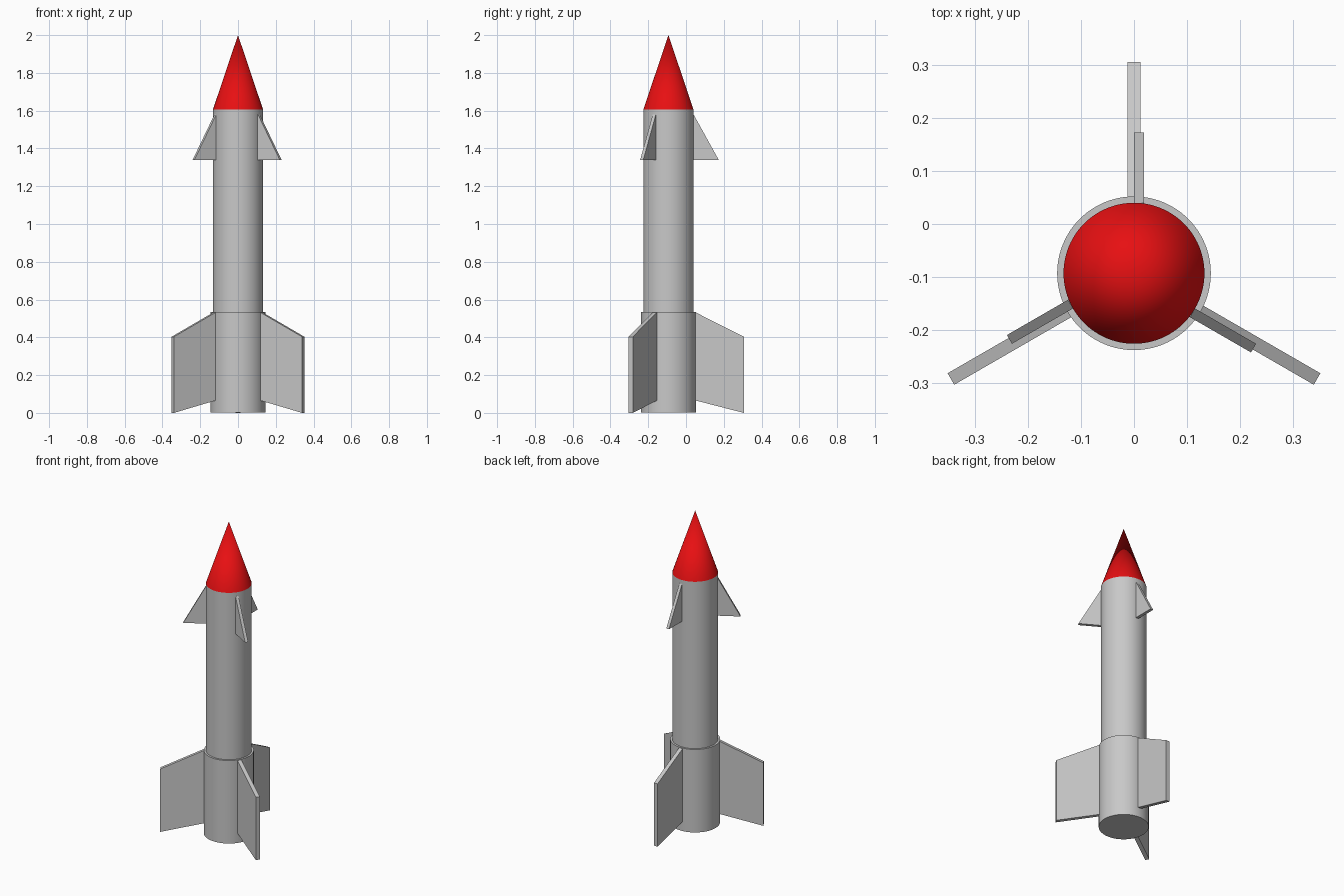
import bpy, bmesh, math
from mathutils import Matrix

if "Cube" in bpy.data.objects:
    bpy.data.objects.remove(bpy.data.objects["Cube"])

CY = -0.093  # rocket axis sits forward of the bounding box centre


def material(name, rgb):
    m = bpy.data.materials.new(name)
    m.diffuse_color = (*rgb, 1)
    m.use_nodes = True
    m.node_tree.nodes["Principled BSDF"].inputs["Base Color"].default_value = m.diffuse_color
    return m


grey = material("light grey", (0.58, 0.58, 0.58))
red = material("red", (0.8, 0.005, 0.006))


def finish(bm, name, mat):
    bmesh.ops.recalc_face_normals(bm, faces=bm.faces)
    me = bpy.data.meshes.new(name)
    bm.to_mesh(me)
    bm.free()
    me.materials.append(mat)
    ob = bpy.data.objects.new(name, me)
    bpy.context.collection.objects.link(ob)
    return ob


def tube(name, r1, r2, z1, z2, mat):
    bm = bmesh.new()
    bmesh.ops.create_cone(bm, cap_ends=True, segments=96, radius1=r1, radius2=r2,
                          depth=z2 - z1,
                          matrix=Matrix.Translation((0, CY, (z1 + z2) / 2)))
    ob = finish(bm, name, mat)
    bpy.ops.object.select_all(action='DESELECT')
    ob.select_set(True)
    bpy.context.view_layer.objects.active = ob
    bpy.ops.object.shade_smooth_by_angle(angle=math.radians(35))


def fins(name, profile, x1, x2, mat):
    # profile is (radius, height); extruded across x, repeated three times
    for i in range(3):
        bm = bmesh.new()
        face = bm.faces.new([bm.verts.new((x1, r, z)) for r, z in profile])
        ext = bmesh.ops.extrude_face_region(bm, geom=[face])
        moved = [v for v in ext["geom"] if isinstance(v, bmesh.types.BMVert)]
        bmesh.ops.translate(bm, verts=moved, vec=(x2 - x1, 0, 0))
        if not any(f.is_valid and all(abs(v.co.x - x1) < 1e-5 for v in f.verts) for f in bm.faces):
            bm.faces.new([v for v in face.verts])
        turn = Matrix.Translation((0, CY, 0)) @ Matrix.Rotation(i * math.tau / 3, 4, 'Z')
        bmesh.ops.transform(bm, matrix=turn, verts=bm.verts)
        finish(bm, f"{name}_{i + 1}", mat)


# Body, tail sleeve and nose
tube("body", 0.133, 0.133, 0.01, 1.605, grey)
tube("tail_sleeve", 0.145, 0.145, 0.003, 0.535, grey)
tube("nose_cone", 0.133, 0, 1.605, 2.0, red)

# Large tail fins and small upper fins
fins("tail_fin", [(0.138, 0.067), (0.399, 0), (0.399, 0.403), (0.138, 0.535)],
     -0.0125, 0.0125, grey)
fins("upper_fin", [(0.125, 1.34), (0.266, 1.34), (0.133, 1.58), (0.125, 1.58)],
     0, 0.019, grey)
